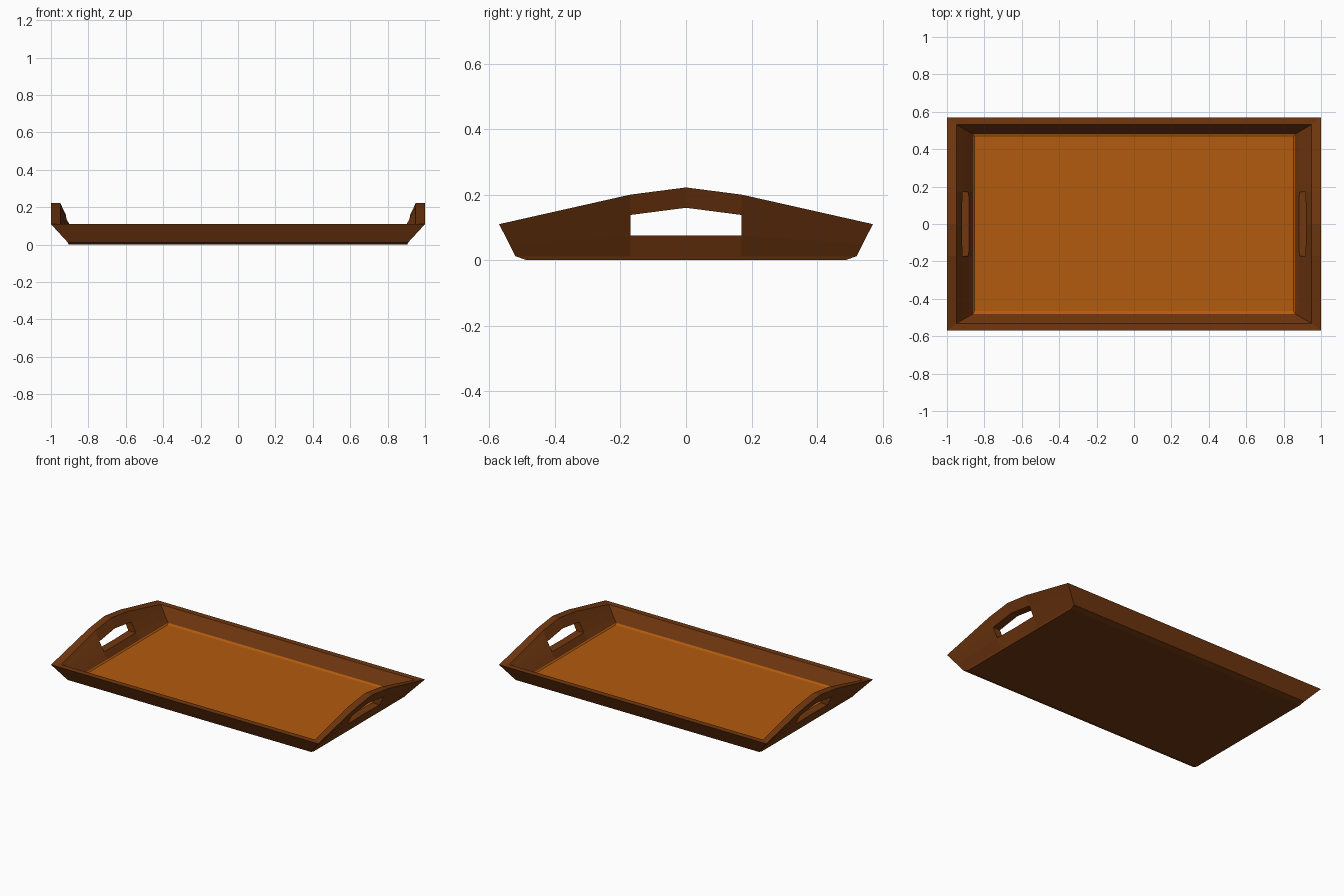
import bpy, bmesh

if "Cube" in bpy.data.objects:
    bpy.data.objects.remove(bpy.data.objects["Cube"])

def mat(name, col):
    m = bpy.data.materials.new(name)
    m.diffuse_color = (*col, 1)
    m.use_nodes = True
    m.node_tree.nodes["Principled BSDF"].inputs["Base Color"].default_value = m.diffuse_color
    return m

brown = mat("dark wood", (0.165, 0.038, 0.005))
orange = mat("floor wood", (0.45, 0.105, 0.004))

HOLE_Y = 0.17
# stations along each end: arched rim height, hole bottom and hole top
RIM = {0: 0.222, 1: 0.20, 2: 0.11}
HOLE_LOW = {0: 0.075, 1: 0.075, 2: 0.05}
HOLE_TOP = {0: 0.16, 1: 0.138, 2: 0.08}
ENDS = [(1, s) for s in (-2, -1, 0, 1, 2)] + [(-1, s) for s in (2, 1, 0, -1, -2)]

bm = bmesh.new()

def flat_ring(x, y, z):
    """Level ring: one half-width, half-depth and height."""
    ys = {0: 0, 1: HOLE_Y, 2: y}
    return [bm.verts.new((sx * x, (1 if s > 0 else -1) * ys[abs(s)], z)) for sx, s in ENDS]

def wall_ring(base, top, heights):
    """Ring on the flared wall running from the base edge to the arched rim."""
    out = []
    for sx, s in ENDS:
        k = abs(s)
        t = (heights[k] - base[2]) / (RIM[k] - base[2])
        x = base[0] + (top[0] - base[0]) * t
        y = base[1] + (top[1] - base[1]) * t if k == 2 else HOLE_Y * k
        out.append(bm.verts.new((sx * x, y if s > 0 else -y, heights[k])))
    return out

OUT, INN = (0.91, 0.52, 0.012), (0.86, 0.48, 0.03)
OUT_TOP, INN_TOP = (1.0, 0.57), (0.95, 0.532)
rings = [flat_ring(0.905, 0.485, 0.0), flat_ring(*OUT)]
rings += [wall_ring(OUT, OUT_TOP, h) for h in (HOLE_LOW, HOLE_TOP, RIM)]
rings += [wall_ring(INN, INN_TOP, h) for h in (RIM, HOLE_TOP, HOLE_LOW)]
rings += [flat_ring(*INN), flat_ring(0.853, 0.465, 0.023)]

# walls, leaving the hand holes open
HOLE_COLS = (1, 2, 6, 7)
for r in range(len(rings) - 1):
    a, b = rings[r], rings[r + 1]
    for i in range(10):
        if r in (2, 6) and i in HOLE_COLS:
            continue
        j = (i + 1) % 10
        f = bm.faces.new((a[i], a[j], b[j], b[i]))
        f.material_index = 1 if r == 8 else 0

# underside and tray floor
bm.faces.new(rings[0][::-1])
bm.faces.new(rings[-1]).material_index = 1

# linings of the hand holes
for c in (1, 6):
    for o, n in ((rings[2], rings[7]), (rings[3], rings[6])):
        for i in (c, c + 1):
            bm.faces.new((o[i], o[i + 1], n[i + 1], n[i]))
    for i in (c, c + 2):
        bm.faces.new((rings[2][i], rings[3][i], rings[6][i], rings[7][i]))

bmesh.ops.recalc_face_normals(bm, faces=bm.faces)
me = bpy.data.meshes.new("serving_tray")
bm.to_mesh(me)
bm.free()
me.materials.append(brown)
me.materials.append(orange)
bpy.context.collection.objects.link(bpy.data.objects.new("serving_tray", me))
